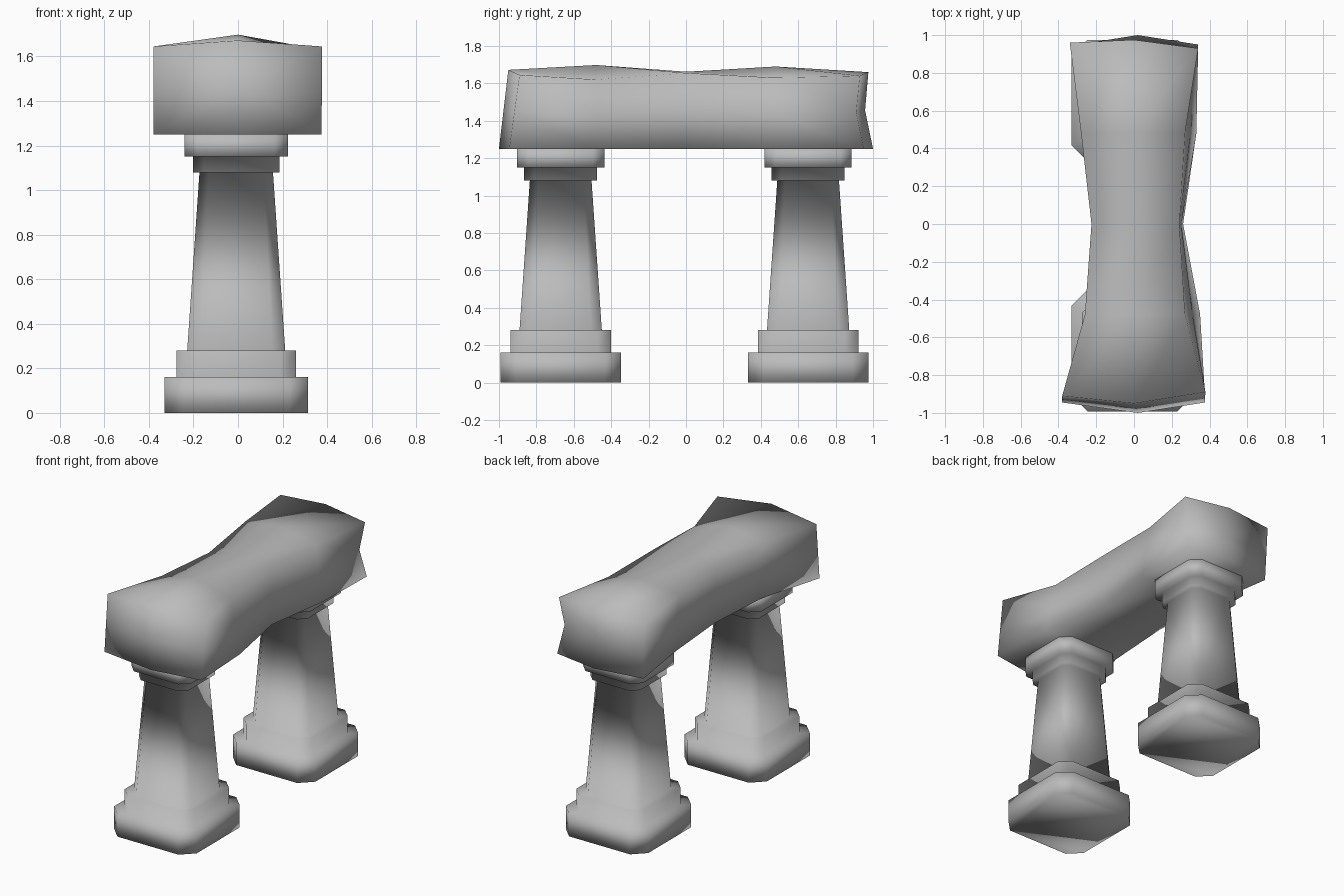
import bpy
import bmesh

if "Cube" in bpy.data.objects:
    bpy.data.objects.remove(bpy.data.objects["Cube"], do_unlink=True)

stone = bpy.data.materials.new("grey stone")
stone.use_nodes = True
GREY = (0.5, 0.5, 0.5, 1)
stone.diffuse_color = GREY
stone.node_tree.nodes["Principled BSDF"].inputs["Base Color"].default_value = GREY


def loft(bm, rings):
    """Skin a list of closed point rings and return their vertices."""
    loops = [[bm.verts.new(p) for p in ring] for ring in rings]
    for a, b in zip(loops, loops[1:]):
        n = len(a)
        for i in range(n):
            j = (i + 1) % n
            bm.faces.new((a[i], a[j], b[j], b[i]))
    return loops


def finish(bm, name):
    bmesh.ops.recalc_face_normals(bm, faces=bm.faces)
    mesh = bpy.data.meshes.new(name)
    bm.to_mesh(mesh)
    bm.free()
    mesh.shade_smooth()
    mesh.materials.append(stone)
    obj = bpy.data.objects.new(name, mesh)
    bpy.context.collection.objects.link(obj)
    return obj


def octagon(half, z):
    """Square ring with cut corners."""
    c = half * 0.74
    return [(half, -c, z), (half, c, z), (c, half, z), (-c, half, z),
            (-half, c, z), (-half, -c, z), (-c, -half, z), (c, -half, z)]


# Pillars: stepped base, tapered shaft, collar and cap in one skin
TIERS = [(0, .322, .16, .322), (.16, .268, .28, .268), (.28, .22, 1.08, .165),
         (1.08, .195, 1.15, .195), (1.15, .233, 1.25, .233)]


def pillar(name, y):
    bm = bmesh.new()
    rings = []
    for z0, h0, z1, h1 in TIERS:
        rings += [octagon(h0, z0), octagon(h1, z1)]
    loops = loft(bm, rings)
    bm.faces.new(loops[0])
    bm.faces.new(loops[-1])
    finish(bm, name).location = (-.008, y, 0)


pillar("front_pillar", -.67)
pillar("back_pillar", .653)

# Lintel: each section gives the left, centre and right points
# of its top, middle and bottom rows
BOTTOM = 1.25


def section(top, bottom, ys_top, ys_bottom, zs, pinch=0.0):
    (tl, tr), (bl, br) = top, bottom
    t = [(x, y, z) for x, y, z in zip((tl, 0, tr), ys_top, zs)]
    b = [(x, y, BOTTOM) for x, y in zip((bl, 0.02, br), ys_bottom)]
    ml, mc, mr = [[(p + q) / 2 for p, q in zip(u, v)] for u, v in zip(t, b)]
    mr[0] -= pinch
    mr[1] -= pinch
    mc[1] -= pinch
    return [t[0], t[1], t[2], mr, b[2], b[1], b[0], ml], mc


sections = [
    section((-.38, .378), (-.38, .375), (-.91, -.95, -.89),
            (-.945, -1, -.945), (1.645, 1.672, 1.645)),
    section((-.26, .27), (-.25, .35), [-.48] * 3, [-.48] * 3, (1.64, 1.698, 1.62)),
    section((-.225, .24), (-.22, .26), [0] * 3, [0] * 3, (1.63, 1.662, 1.655)),
    section((-.28, .27), (-.26, .33), [.48] * 3, [.48] * 3, (1.65, 1.69, 1.63)),
    section((-.34, .34), (-.33, .34), (.96, .975, .93),
            (.945, 1, .95), (1.64, 1.66, 1.64), .03),
]
bm = bmesh.new()
loops = loft(bm, [ring for ring, centre in sections])
for k in (0, -1):
    ring, hub = loops[k], bm.verts.new(sections[k][1])
    for i in (1, 3, 5, 7):
        bm.faces.new((hub, ring[i], ring[(i + 1) % 8], ring[(i + 2) % 8]))
finish(bm, "lintel")
